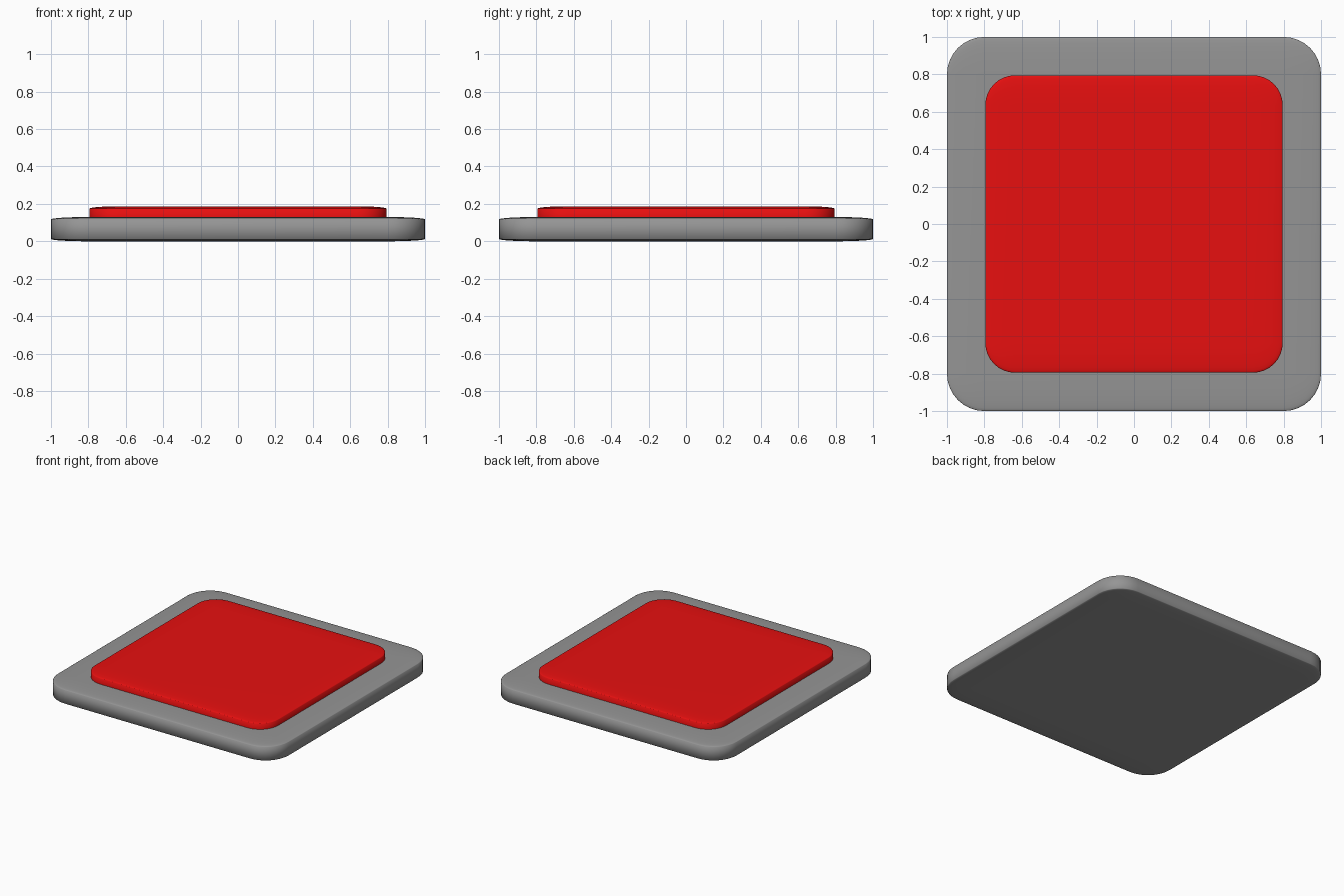
import bpy
import bmesh

if "Cube" in bpy.data.objects:
    bpy.data.objects.remove(bpy.data.objects["Cube"])


def material(name, rgb):
    mat = bpy.data.materials.new(name)
    mat.diffuse_color = (*rgb, 1.0)
    mat.use_nodes = True
    mat.node_tree.nodes["Principled BSDF"].inputs["Base Color"].default_value = mat.diffuse_color
    return mat


def rounded_slab(name, half_width, bottom, top, bevel, mat):
    """Bevelled cube flattened in z, so its edge rounding is flattened too."""
    bm = bmesh.new()
    bmesh.ops.create_cube(bm, size=2.0)
    bmesh.ops.bevel(bm, geom=bm.edges[:], offset=bevel, segments=8,
                    profile=0.5, affect='EDGES', clamp_overlap=True)
    half_height = (top - bottom) / 2
    for v in bm.verts:
        v.co.x *= half_width
        v.co.y *= half_width
        v.co.z = bottom + half_height * (1 + v.co.z)
    for f in bm.faces:
        f.smooth = True
    bmesh.ops.recalc_face_normals(bm, faces=bm.faces[:])
    mesh = bpy.data.meshes.new(name)
    bm.to_mesh(mesh)
    bm.free()
    mesh.materials.append(mat)
    obj = bpy.data.objects.new(name, mesh)
    bpy.context.collection.objects.link(obj)
    return obj


grey = material("grey", (0.3, 0.3, 0.3))
red = material("red", (0.8, 0.005, 0.005))

# Wide base plate
rounded_slab("base_plate", 1.0, 0.0, 0.13, 0.2, grey)
# Raised pressure pad, partly sunk into the base
rounded_slab("pressure_pad", 0.795, 0.06, 0.187, 0.2, red)
